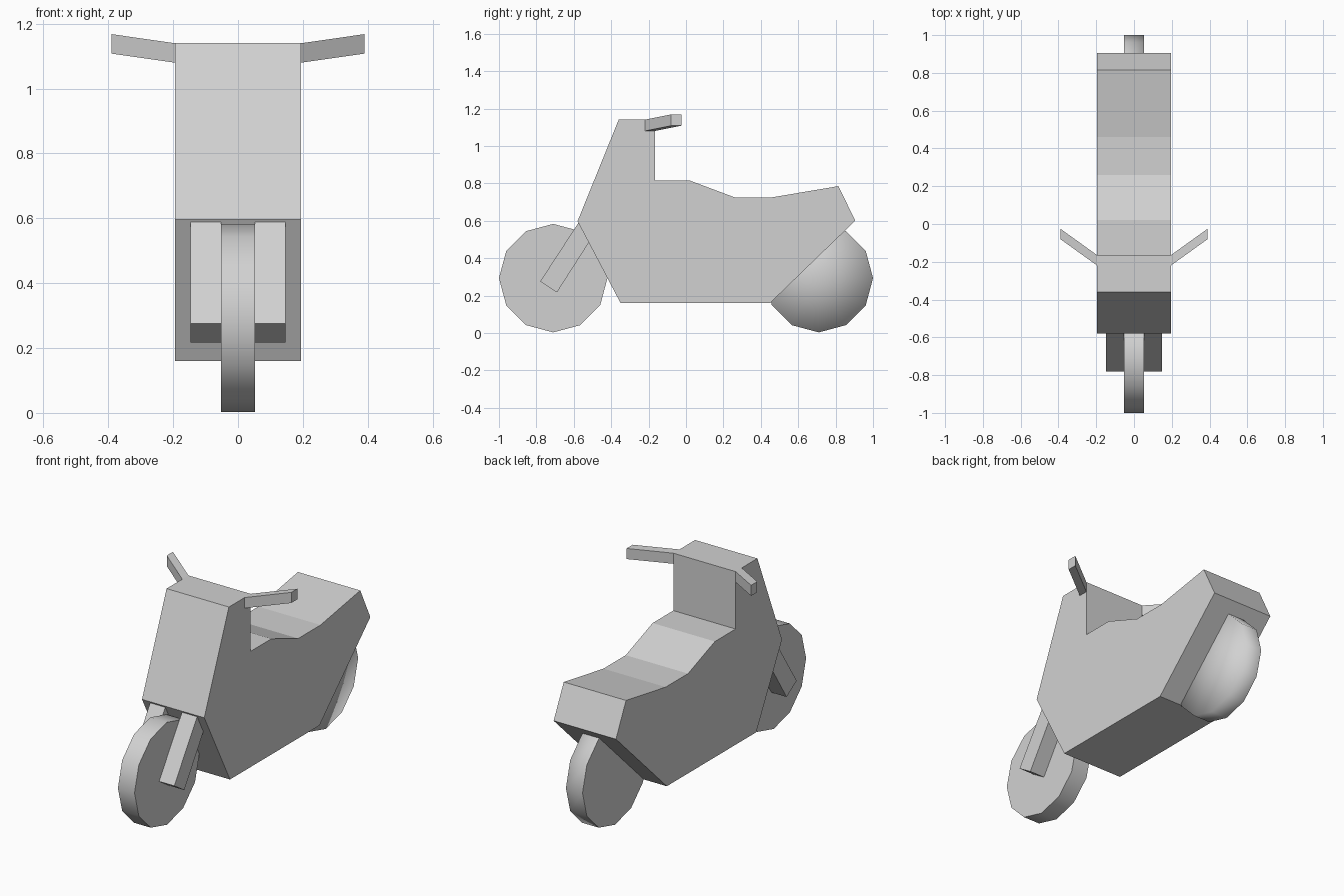
import bpy
import bmesh
from math import sin, cos, pi

cube = bpy.data.objects.get("Cube")
if cube:
    bpy.data.objects.remove(cube, do_unlink=True)

GREY = (0.64, 0.64, 0.64, 1)
grey = bpy.data.materials.new("light grey")
grey.use_nodes = True
grey.diffuse_color = GREY
grey.node_tree.nodes["Principled BSDF"].inputs["Base Color"].default_value = GREY


def finish(name, bm):
    bmesh.ops.recalc_face_normals(bm, faces=bm.faces)
    mesh = bpy.data.meshes.new(name)
    bm.to_mesh(mesh)
    bm.free()
    mesh.materials.append(grey)
    obj = bpy.data.objects.new(name, mesh)
    bpy.context.collection.objects.link(obj)
    return obj


def loft(name, ring_a, ring_b):
    """Solid between two matching rings of points."""
    bm = bmesh.new()
    a = [bm.verts.new(p) for p in ring_a]
    b = [bm.verts.new(p) for p in ring_b]
    bm.faces.new(a)
    bm.faces.new(b)
    for i in range(len(a)):
        j = (i + 1) % len(a)
        bm.faces.new((a[i], a[j], b[j], b[i]))
    return finish(name, bm)


def extrude_side(name, profile, x0, x1):
    return loft(name, [(x0, y, z) for y, z in profile],
                [(x1, y, z) for y, z in profile])


def wheel(name, y, soft_side=False):
    """Twelve-sided wheel; soft_side blends the +x face into the tread."""
    radius, half, sides = 0.29, 0.052, 12
    bm = bmesh.new()
    rims = []
    for x in (-half, half):
        rims.append([bm.verts.new((x, y + radius * sin(2 * pi * i / sides),
                                   0.293 + radius * cos(2 * pi * i / sides)))
                     for i in range(sides)])
    left, right = rims
    caps = [bm.faces.new(left)]
    for i in range(sides):
        j = (i + 1) % sides
        bm.faces.new((left[i], left[j], right[j], right[i])).smooth = True
    if soft_side:
        hub = bm.verts.new((half, y, 0.293))
        for i in range(sides):
            bm.faces.new((right[i], right[(i + 1) % sides], hub)).smooth = True
    else:
        caps.append(bm.faces.new(right))
    for cap in caps:
        for edge in cap.edges:
            edge.smooth = False
    return finish(name, bm)


# Body shell with windshield, seat and tail in one side profile
body = [(-0.58, 0.597), (-0.36, 1.14), (-0.165, 1.14), (-0.165, 0.815),
        (0.02, 0.815), (0.26, 0.725), (0.46, 0.725), (0.815, 0.785),
        (0.905, 0.6), (0.45, 0.16), (-0.35, 0.16)]
extrude_side("body", body, -0.195, 0.195)

# Wheels
wheel("front_wheel", -0.71)
wheel("rear_wheel", 0.71, soft_side=True)

# Fork legs and handlebars on both sides
fork = [(-0.78, 0.275), (-0.69, 0.217), (-0.47, 0.56), (-0.555, 0.62)]
for side, s in (("left", 1), ("right", -1)):
    extrude_side(side + "_fork", fork, s * 0.052, s * 0.147)
    inner = [(s * 0.195, y, z) for y, z in
             ((-0.22, 1.08), (-0.165, 1.08), (-0.165, 1.14), (-0.22, 1.14))]
    outer = [(s * 0.39, y + 0.14, z + 0.028) for _, y, z in inner]
    loft(side + "_handlebar", inner, outer)
